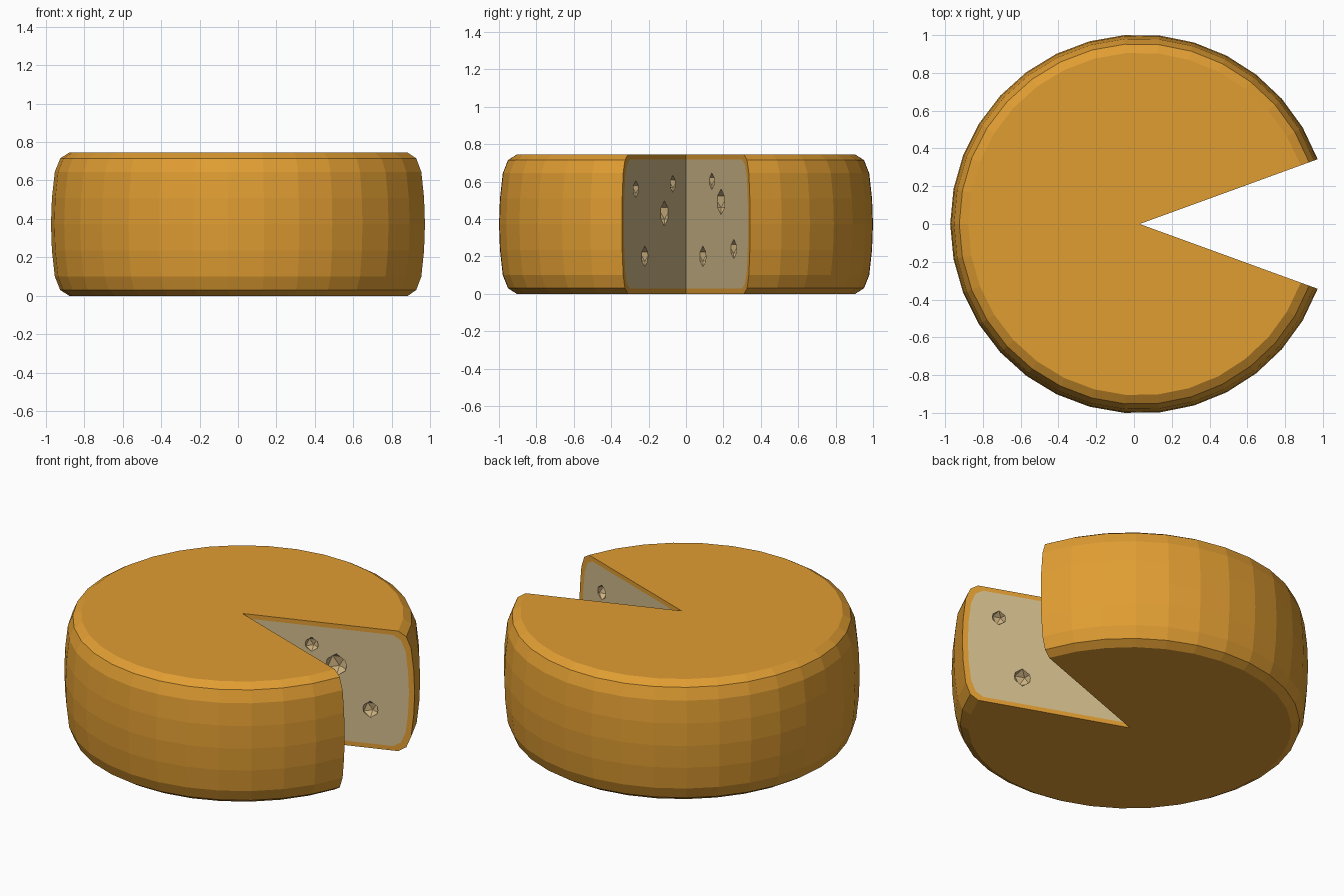
import bpy, bmesh, math
from mathutils import Matrix

if "Cube" in bpy.data.objects:
    bpy.data.objects.remove(bpy.data.objects["Cube"])

CX, R, H, SEG = 0.03, 1.003, 0.745, 30
A0 = math.radians(20)                      # half angle of the missing wedge
MID = H / 2

def material(name, rgb):
    m = bpy.data.materials.new(name)
    m.diffuse_color = (*rgb, 1)
    m.use_nodes = True
    m.node_tree.nodes["Principled BSDF"].inputs["Base Color"].default_value = m.diffuse_color
    return m

mats = [material("orange rind", (0.745, 0.337, 0.032)),
        material("pale paste", (0.645, 0.503, 0.262)),
        material("hole tan", (0.61, 0.44, 0.216))]

def make_object(name, bm):
    me = bpy.data.meshes.new(name)
    bm.to_mesh(me)
    bm.free()
    for m in mats:
        me.materials.append(m)
    ob = bpy.data.objects.new(name, me)
    bpy.context.collection.objects.link(ob)
    return ob

# Rind profile (radius, z), mirrored about mid height
half = [(0.905, 0), (0.952, 0.03), (0.98, 0.10), (0.995, 0.235)]
profile = half + [(1.0, MID)] + [(r, H - z) for r, z in reversed(half)]
inner = [(r * 0.967, MID + (z - MID) * 0.925) for r, z in profile]

# Cheese wheel: swept rind, flat top and bottom, two cut ends
bm = bmesh.new()

def point(r, z, a):
    return bm.verts.new((CX + R * r * math.cos(a), R * r * math.sin(a), z))

angles = [A0 + (2 * math.pi - 2 * A0) * i / SEG for i in range(SEG + 1)]
rings = [[point(r, z, a) for r, z in profile] for a in angles]
axis = [point(0, z, 0) for z in (0, inner[0][1], inner[-1][1], H)]
for p, q in zip(rings, rings[1:]):
    for k in range(len(profile) - 1):
        bm.faces.new((p[k], q[k], q[k + 1], p[k + 1]))
    bm.faces.new((axis[0], q[0], p[0]))
    bm.faces.new((axis[3], p[-1], q[-1]))

# Cut ends: rind border around a pale paste face
for ring, a in ((rings[0], angles[0]), (rings[-1], angles[-1])):
    ins = [point(r, z, a) for r, z in inner]
    outer_loop = [axis[0]] + ring + [axis[3]]
    inner_loop = [axis[1]] + ins + [axis[2]]
    for k in range(len(outer_loop) - 1):
        bm.faces.new((outer_loop[k], outer_loop[k + 1], inner_loop[k + 1], inner_loop[k]))
    bm.faces.new(inner_loop).material_index = 1
bmesh.ops.recalc_face_normals(bm, faces=bm.faces)
wheel = make_object("cheese_wheel", bm)

# Holes (y, z, radius) sunk into the cut faces
holes = [(0.09, 0.20, 0.056), (0.138, 0.602, 0.044), (0.187, 0.492, 0.069), (0.255, 0.24, 0.051),
         (-0.268, 0.56, 0.046), (-0.07, 0.588, 0.046), (-0.115, 0.43, 0.068), (-0.22, 0.20, 0.056)]
bm = bmesh.new()
for y, z, r in holes:
    x = CX + abs(y) / math.tan(A0)
    bmesh.ops.create_icosphere(bm, subdivisions=1, radius=r, matrix=Matrix.Translation((x, y, z)))
for f in bm.faces:
    f.material_index = 2
cutter = make_object("hole_cutter", bm)
cutter.hide_render = True

mod = wheel.modifiers.new("holes", 'BOOLEAN')
mod.operation = 'DIFFERENCE'
mod.solver = 'EXACT'
mod.object = cutter
bpy.context.view_layer.objects.active = wheel
bpy.ops.object.modifier_apply(modifier=mod.name)
bpy.data.objects.remove(cutter)
